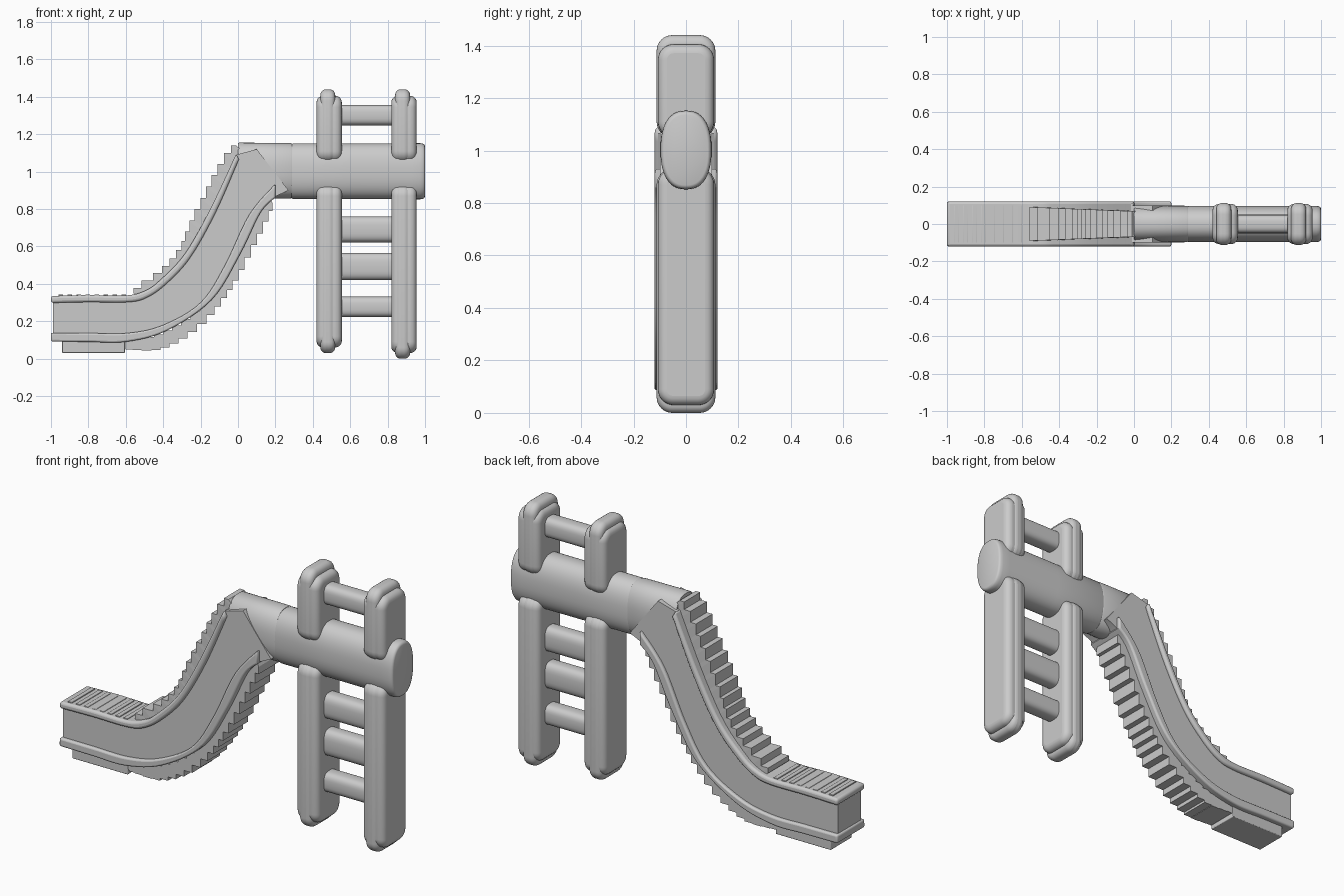
import bpy, bmesh, math

if "Cube" in bpy.data.objects:
    bpy.data.objects.remove(bpy.data.objects["Cube"])

def smooth_path(pts, n=6):
    """Catmull-Rom resampling of a 2D point list."""
    p = [pts[0]] + pts + [pts[-1]]
    out = []
    for i in range(1, len(p) - 2):
        a, b, c, d = p[i - 1:i + 3]
        for k in range(n):
            t = k / n
            out.append(tuple(0.5 * (2 * b[j] + (c[j] - a[j]) * t
                       + (2 * a[j] - 5 * b[j] + 4 * c[j] - d[j]) * t * t
                       + (3 * b[j] - a[j] - 3 * c[j] + d[j]) * t ** 3) for j in (0, 1)))
    return out + [pts[-1]]

def finish(name, bm, bevel=0, segs=3, smooth=True):
    bmesh.ops.recalc_face_normals(bm, faces=bm.faces)
    me = bpy.data.meshes.new(name)
    bm.to_mesh(me)
    bm.free()
    ob = bpy.data.objects.new(name, me)
    bpy.context.collection.objects.link(ob)
    if bevel:
        m = ob.modifiers.new("Bevel", 'BEVEL')
        m.width, m.segments = bevel, segs
        m.limit_method, m.angle_limit = 'ANGLE', math.radians(50)
    if smooth:
        bpy.ops.object.select_all(action='DESELECT')
        ob.select_set(True)
        bpy.context.view_layer.objects.active = ob
        bpy.ops.object.shade_smooth_by_angle(angle=math.radians(40))
    return ob

def loft(name, rings, **kw):
    """Skin closed rings of equal length and cap both ends."""
    bm = bmesh.new()
    vs = [[bm.verts.new(c) for c in r] for r in rings]
    n = len(vs[0])
    for a, b in zip(vs, vs[1:]):
        for i in range(n):
            bm.faces.new((a[i], a[(i + 1) % n], b[(i + 1) % n], b[i]))
    bm.faces.new(vs[0])
    bm.faces.new(vs[-1])
    return finish(name, bm, **kw)

def band(name, upper, lower, hy, **kw):
    """Strip between two xz paths, running across y."""
    return loft(name, [[(a[0], -hy, a[1]), (a[0], hy, a[1]), (b[0], hy, b[1]), (b[0], -hy, b[1])]
                       for a, b in zip(upper, lower)], **kw)

def oval(x, hy, hz, zc, e=2.4, n=48):
    ring = []
    for i in range(n):
        t = 2 * math.pi * i / n
        c, s = math.cos(t), math.sin(t)
        ring.append((x, math.copysign(abs(c) ** (2 / e), c) * hy,
                     zc + math.copysign(abs(s) ** (2 / e), s) * hz))
    return ring

def steps(name, path, n, depth, wide, riser_first):
    """Row of stair blocks following a path; depth is the offset into the slide."""
    dense = smooth_path(path, 40)
    pts = [dense[round(i * (len(dense) - 1) / n)] for i in range(n + 1)]
    top = []
    for a, b in zip(pts, pts[1:]):
        top += [a, (a[0], b[1]) if riser_first else (b[0], a[1])]
    top.append(pts[-1])
    rings = []
    for x, z in top:
        h = wide(x)
        rings.append([(x, -h, z), (x, h, z), (x + depth[0], h, z + depth[1]), (x + depth[0], -h, z + depth[1])])
    return loft(name, rings, smooth=False)

# Slide: recessed side panels between two raised rails
up_out = smooth_path([(-1, .335), (-.8, .34), (-.6, .338), (-.5, .362), (-.42, .417), (-.285, .56), (-.15, .797), (-.01, 1.095)])
up_in = smooth_path([(-1, .298), (-.8, .302), (-.59, .302), (-.49, .325), (-.385, .398), (-.255, .54), (-.12, .78), (.005, 1.065)])
low_in = smooth_path([(-1, .138), (-.8, .137), (-.59, .137), (-.4, .18), (-.2, .3), (-.07, .5), (.06, .77), (.2, .935)])
low_out = smooth_path([(-1, .092), (-.8, .09), (-.6, .09), (-.38, .15), (-.14, .315), (.01, .556), (.12, .78), (.2, .862)])
band("slide_upper_rail", up_out, up_in, .12, bevel=.013)
band("slide_lower_rail", low_out, low_in, .12, bevel=.015)
pan_u = [(max(x, -.99), z - .005) for x, z in up_out] + [(.1, 1.12)]
pan_l = [(max(x, -.99), z + .005) for x, z in low_out] + [(.27, .9)]
band("slide_body", pan_u, pan_l, .1)

# Stepped upper and lower faces of the slide
steps("upper_steps", [(-.56, .35), (-.42, .445), (-.32, .55), (-.26, .68), (-.18, .84), (-.1, 1.0), (-.01, 1.14)],
      16, (.07, -.06), lambda x: .068 - .04 * x, True)
steps("lower_steps", [(-.6, .05), (-.445, .05), (-.285, .13), (-.125, .28), (-.02, .435), (.09, .65), (.185, .83)],
      20, (-.035, .07), lambda x: .085, False)

def box(name, x0, x1, hy, z0, z1, bevel=0):
    return loft(name, [[(x, -hy, z0), (x, hy, z0), (x, hy, z1), (x, -hy, z1)] for x in (x0, x1)], bevel=bevel)

# Foot plate and shallow ridges on the run-out
box("foot_plate", -.94, -.605, .09, .03, .11, .004)
for i in range(8):
    box("runout_ridge", -.96 + i * .048, -.935 + i * .048, .1, .325, .342, .002)

# Oval tube: collar over the slide, then the main length
loft("tube_collar", [oval(x, hy, hz, 1.005) for x, hy, hz in
     ((0, .094, .146), (.006, .098, .15), (.28, .097, .148), (.29, .094, .145))])
loft("tube_main", [oval(x, hy, hz, 1.002) for x, hy, hz in
     ((.285, .093, .144), (.295, .097, .149), (.6, .097, .149), (.93, .097, .15),
      (.975, .097, .15), (.99, .094, .147), (.997, .09, .142), (1, .083, .134))])

def slab(name, x0, x1, hy, z0, z1, r, bevel):
    """Rounded rectangle in yz, thick along x, with soft edges."""
    prof = []
    for k, (sy, sz) in enumerate(((1, 1), (-1, 1), (-1, -1), (1, -1))):
        cy, cz = sy * (hy - r), (z1 - r if sz > 0 else z0 + r)
        for i in range(9):
            t = math.pi / 2 * (k + i / 8)
            prof.append((cy + r * math.cos(t), cz + r * math.sin(t)))
    return loft(name, [[(x, y, z) for y, z in prof] for x in (x0, x1)], bevel=bevel, segs=5)

# Layered ladder posts, below and above the tube
for side, x, low in (("inner", .42, .03), ("outer", .82, 0)):
    for part, z0, z1 in (("lower_post", low, .93), ("upper_post", 1.05, 1.44)):
        bottom = .03 if part == "lower_post" else 0
        top = .035 if part == "upper_post" else 0
        slab(f"{side}_{part}", x, x + .135, .107, z0 + bottom, z1 - top, .06, .034)
        slab(f"{side}_{part}_core", x + .02, x + .1, .112, z0, z1, .06, .03)

# Rungs between the posts
for i, (z0, z1) in enumerate(((.222, .332), (.42, .565), (.622, .76), (1.247, 1.357))):
    h = (z1 - z0) / 2
    loft(f"rung_{i + 1}", [oval(x, .05, h, z0 + h, 3, 32) for x in (.52, .86)])
